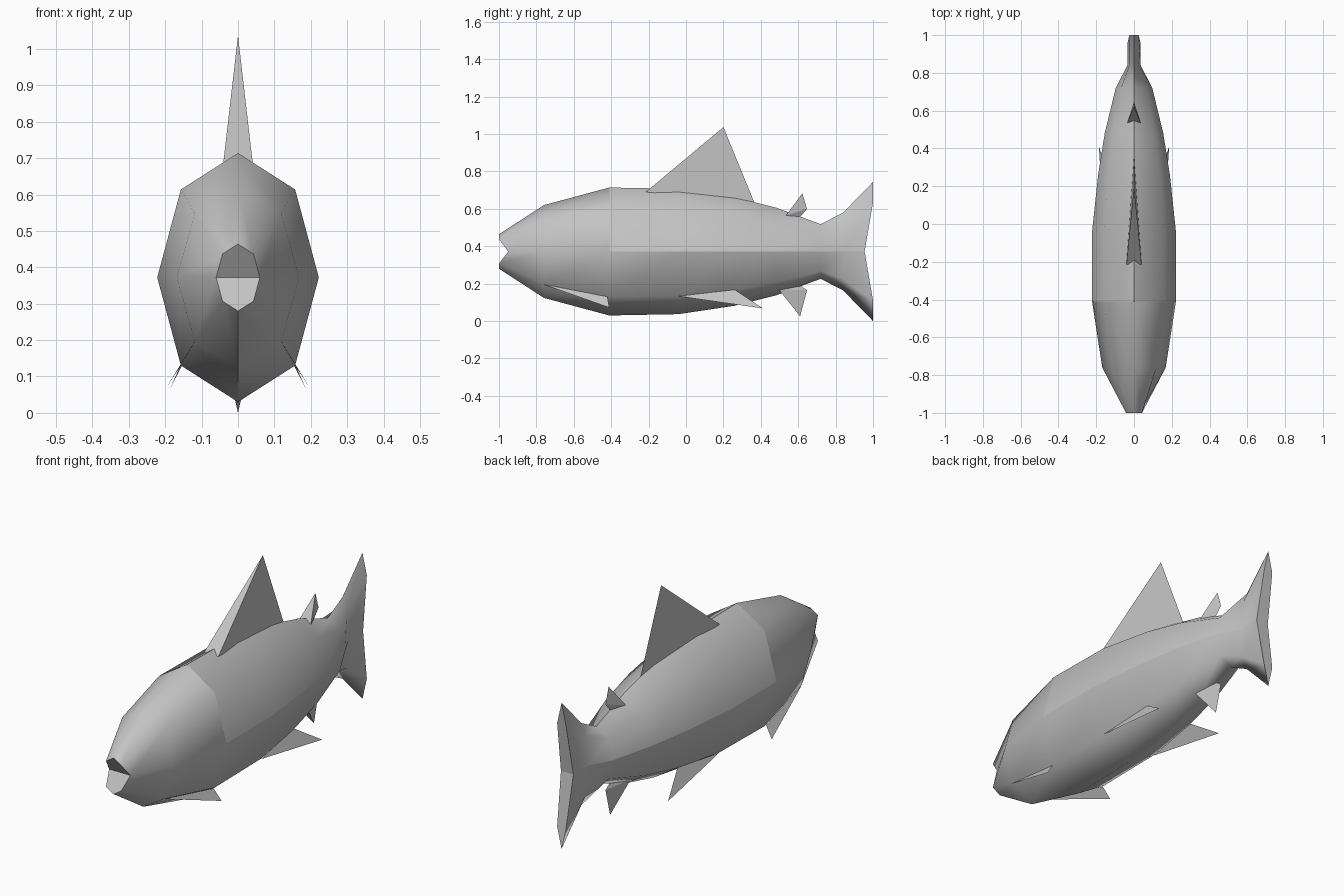
import bpy, bmesh, math

cube = bpy.data.objects.get("Cube")
if cube:
    bpy.data.objects.remove(cube, do_unlink=True)

grey = bpy.data.materials.new("plain grey")
grey.use_nodes = True
colour = (0.55, 0.55, 0.55, 1)
grey.diffuse_color = colour
grey.node_tree.nodes["Principled BSDF"].inputs["Base Color"].default_value = colour

SIDES = 8
MID = 0.372


def add_object(name, bm):
    mesh = bpy.data.meshes.new(name)
    bm.to_mesh(mesh)
    bm.free()
    mesh.materials.append(grey)
    obj = bpy.data.objects.new(name, mesh)
    bpy.context.collection.objects.link(obj)
    return obj


def add_fin(name, points, faces):
    bm = bmesh.new()
    verts = [bm.verts.new(p) for p in points]
    for f in faces:
        bm.faces.new([verts[i] for i in f])
    if len(faces) > 1:
        bmesh.ops.recalc_face_normals(bm, faces=bm.faces)
    return add_object(name, bm)


# Body and tail: octagonal rings of (y, half width, half height, side vertex shift)
sections = [
    (-1.0, 0.06, 0.092, 0.05),
    (-0.76, 0.168, 0.248, 0),
    (-0.41, 0.222, 0.342, 0),
    (-0.04, 0.222, 0.335, 0),
    (0.26, 0.19, 0.29, 0),
    (0.48, 0.155, 0.235, 0),
    (0.72, 0.097, 0.146, 0),
    (0.84, 0.035, 0.208, 0),
    (1.0, 0.035, 0.372, -0.045),
]
bm = bmesh.new()
rings = []
for y, rx, rz, shift in sections:
    ring = []
    for k in range(SIDES):
        a = math.tau * k / SIDES
        dy = shift if k % 4 == 0 else 0
        ring.append(bm.verts.new((rx * math.cos(a), y + dy, MID + rz * math.sin(a))))
    rings.append(ring)
for a, b in zip(rings, rings[1:]):
    for k in range(SIDES):
        n = (k + 1) % SIDES
        bm.faces.new((a[k], a[n], b[n], b[k])).smooth = True

# Mouth and tail end: notched caps folded along the middle
for ring in (rings[0], rings[-1]):
    bm.faces.new(ring[0:5])
    bm.faces.new(ring[4:] + ring[:1])
bmesh.ops.recalc_face_normals(bm, faces=bm.faces)

# Crisp edges: caps, gill line, flank line, back ridge and throat
gill = sections[2][0]
for e in bm.edges:
    u, v = (w.co for w in e.verts)
    along = abs(u.y - v.y) > 0.06
    middle = (u + v) / 2
    rear = middle.y > gill
    on_gill = abs(u.y - gill) < 0.01 and abs(v.y - gill) < 0.01
    flank = along and rear and abs(u.z - MID) < 0.01 and abs(v.z - MID) < 0.01
    keel = along and abs(middle.x) < 0.001 and (middle.z > MID) == rear
    cap = any(not f.smooth for f in e.link_faces)
    if cap or flank or keel or (on_gill and middle.z > MID):
        e.smooth = False
add_object("body", bm)

# Dorsal fin: thick at the front, running to an edge at the rear
add_fin("dorsal_fin",
        [(-0.04, -0.215, 0.69), (0.04, -0.215, 0.69), (0, 0.365, 0.635), (0, 0.2, 1.037)],
        [(0, 1, 3), (1, 2, 3), (2, 0, 3), (0, 2, 1)])

# Small fins above and below the tail root
for name, front, front_z, rear_z, base_z, tip in (
        ("rear_dorsal_fin", 0.535, 0.565, 0.6, 0.545, (0, 0.622, 0.683)),
        ("anal_fin", 0.495, 0.17, 0.165, 0.2, (0, 0.61, 0.025))):
    add_fin(name,
            [(-0.035, front, front_z), (0.035, front, front_z),
             (0, 0.647, rear_z), (0, 0.6, base_z), tip],
            [(0, 1, 4), (1, 2, 4), (2, 0, 4), (0, 3, 1), (1, 3, 2), (2, 3, 0)])

# Paired thin fins along the lower flanks
for side, s in (("left", 1), ("right", -1)):
    for name, pts in (
            ("pectoral_fin", [(0.119, -0.765, 0.197), (0.157, -0.42, 0.13), (0.195, -0.41, 0.072)]),
            ("pelvic_fin", [(0.157, -0.04, 0.133), (0.134, 0.26, 0.168), (0.186, 0.41, 0.068)])):
        add_fin(side + "_" + name, [(s * x, y, z) for x, y, z in pts], [(0, 1, 2)[::s]])
